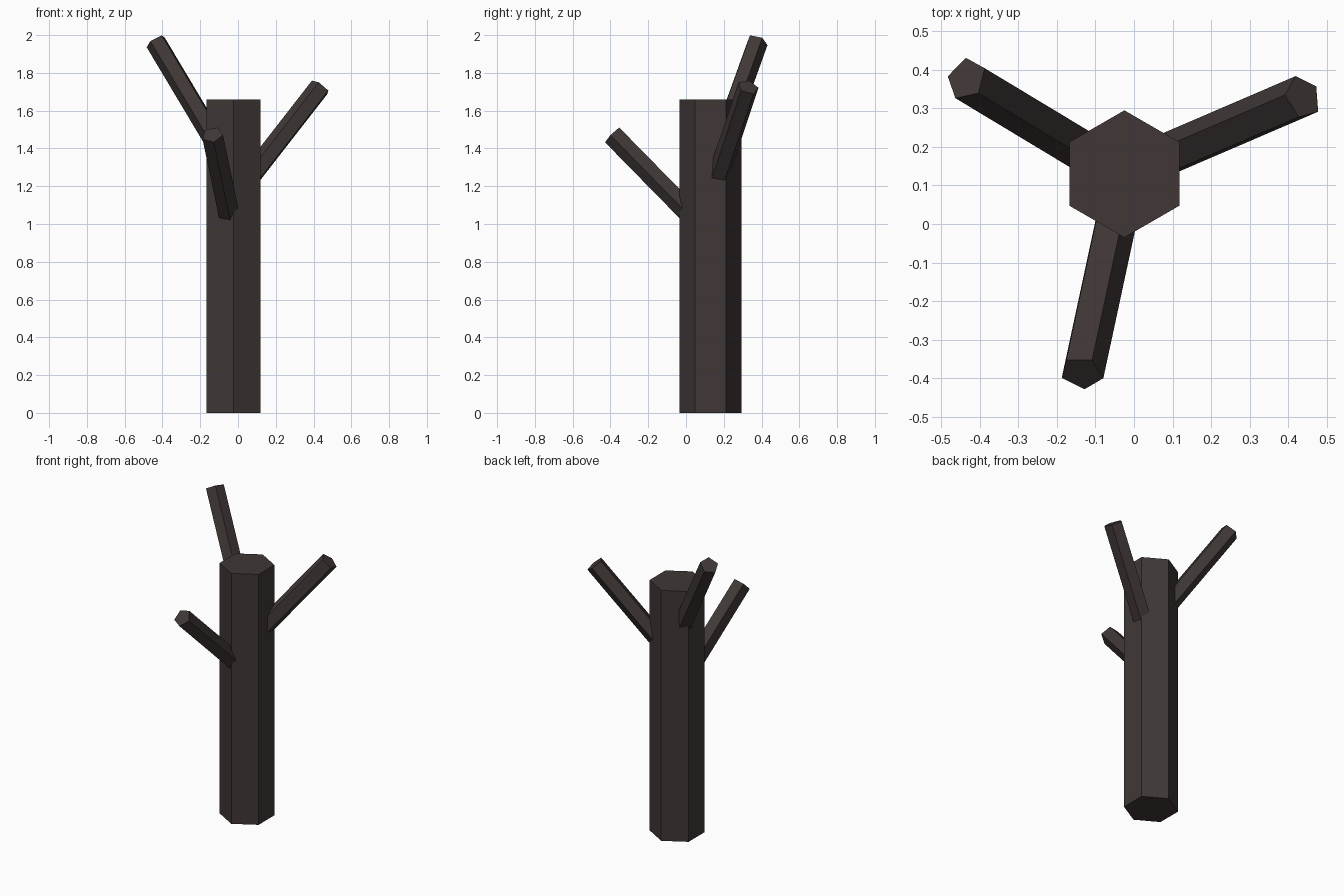
import bpy
import bmesh
import math
from mathutils import Vector, Quaternion

cube = bpy.data.objects.get("Cube")
if cube:
    bpy.data.objects.remove(cube, do_unlink=True)

# Single bark colour
bark = bpy.data.materials.new("dark_bark")
bark.use_nodes = True
colour = (0.050, 0.039, 0.037, 1.0)
bark.diffuse_color = colour
shader = bark.node_tree.nodes["Principled BSDF"]
shader.inputs["Base Color"].default_value = colour
shader.inputs["Roughness"].default_value = 0.9


def prism(name, start, end, spoke, sides):
    """Flat-shaded prism from start to end; spoke points to its first corner."""
    start, end = Vector(start), Vector(end)
    axis = (end - start).normalized()
    bm = bmesh.new()
    rings = []
    for centre in (start, end):
        ring = []
        for i in range(sides):
            turn = Quaternion(axis, math.tau * i / sides)
            ring.append(bm.verts.new(centre + turn @ spoke))
        rings.append(ring)
    low, high = rings
    bm.faces.new(low[::-1])
    bm.faces.new(high)
    for i in range(sides):
        j = (i + 1) % sides
        bm.faces.new((low[i], low[j], high[j], high[i]))
    bmesh.ops.recalc_face_normals(bm, faces=bm.faces[:])
    mesh = bpy.data.meshes.new(name)
    bm.to_mesh(mesh)
    bm.free()
    mesh.materials.append(bark)
    obj = bpy.data.objects.new(name, mesh)
    bpy.context.collection.objects.link(obj)
    return obj


def branch(name, root_z, tip, corner):
    """Five-sided branch growing from the trunk axis, corner given in plan."""
    root = Vector((TRUNK_X, TRUNK_Y, root_z))
    d = Vector(tip) - root
    spoke = Vector((*corner, -(corner[0] * d.x + corner[1] * d.y) / d.z))
    return prism(name, root, tip, spoke.normalized() * 0.058, 5)


# Hexagonal trunk
TRUNK_X, TRUNK_Y = -0.025, 0.13
prism("trunk", (TRUNK_X, TRUNK_Y, 0), (TRUNK_X, TRUNK_Y, 1.66),
      Vector((0, 0.165, 0)), 6)

# Three bare branches
branch("right_branch", 1.28, (-0.435, 0.377, 1.967), (0.032, -0.039))
branch("left_branch", 1.13, (0.438, 0.329, 1.725), (-0.048, 0.006))
branch("front_branch", 0.945, (-0.136, -0.387, 1.472), (0.008, -0.043))
